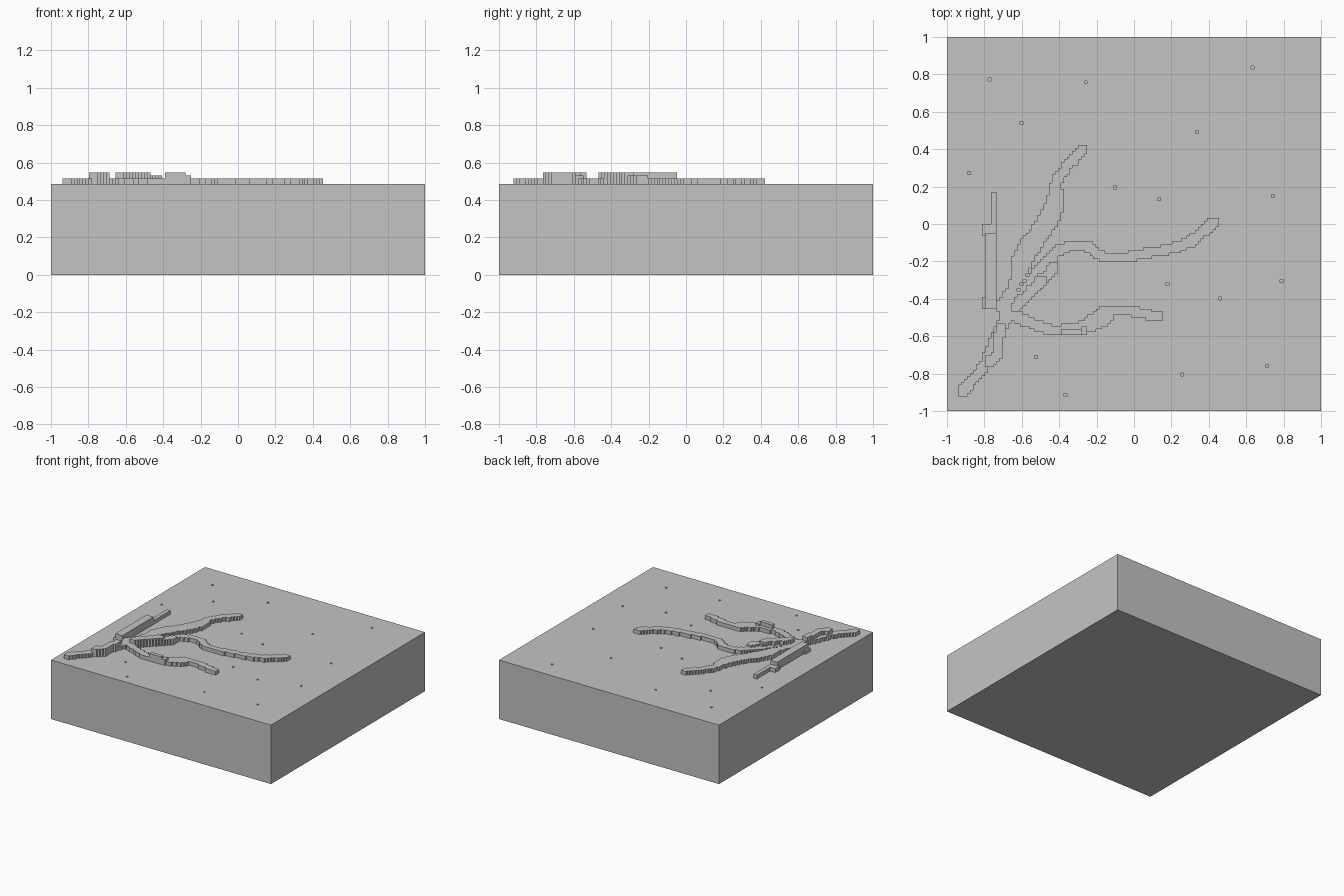
import bpy, bmesh, math

if "Cube" in bpy.data.objects:
    bpy.data.objects.remove(bpy.data.objects["Cube"])

N = 128                 # cells along each side
V = 2.0 / N             # cell size
BASE = 31               # block height in cells

stone = bpy.data.materials.new("light_grey")
stone.diffuse_color = (0.55, 0.55, 0.55, 1)
stone.use_nodes = True
stone.node_tree.nodes["Principled BSDF"].inputs["Base Color"].default_value = stone.diffuse_color


def cell(x, y):
    return math.floor((x + 1) / V), math.floor((y + 1) / V)


def strand(points, r=1):
    """Cells covered by a square brush dragged along a path."""
    out = set()
    for (x0, y0), (x1, y1) in zip(points, points[1:]):
        n = max(1, int(math.hypot(x1 - x0, y1 - y0) / V * 2))
        for k in range(n + 1):
            i, j = cell(x0 + (x1 - x0) * k / n, y0 + (y1 - y0) * k / n)
            out |= {(i + a, j + b) for a in range(-r, r + 1) for b in range(-r, r + 1)}
    return out


def rect(x0, x1, y0, y1):
    (i0, j0), (i1, j1) = cell(x0, y0), cell(x1, y1)
    return {(i, j) for i in range(i0, i1) for j in range(j0, j1)}


def height_mesh(name, heights, floor, closed):
    """Stepped solid from a dictionary of cell -> height in cells."""
    bm = bmesh.new()

    def quad(pts):
        bm.faces.new([bm.verts.new((x * V - 1, y * V - 1, z * V)) for x, y, z in pts])

    for (i, j), h in heights.items():
        quad([(i, j, h), (i + 1, j, h), (i + 1, j + 1, h), (i, j + 1, h)])
        if closed:
            quad([(i, j, floor), (i, j + 1, floor), (i + 1, j + 1, floor), (i + 1, j, floor)])
        for di, dj, a, b in ((0, -1, (0, 0), (1, 0)), (1, 0, (1, 0), (1, 1)),
                             (0, 1, (1, 1), (0, 1)), (-1, 0, (0, 1), (0, 0))):
            low = heights.get((i + di, j + dj), floor)
            if low < h:
                quad([(i + a[0], j + a[1], low), (i + b[0], j + b[1], low),
                      (i + b[0], j + b[1], h), (i + a[0], j + a[1], h)])
    bmesh.ops.remove_doubles(bm, verts=bm.verts[:], dist=V * 0.1)
    bmesh.ops.dissolve_limit(bm, angle_limit=0.01, verts=bm.verts[:], edges=bm.edges[:])
    me = bpy.data.meshes.new(name)
    bm.to_mesh(me)
    bm.free()
    me.materials.append(stone)
    ob = bpy.data.objects.new(name, me)
    bpy.context.collection.objects.link(ob)


# low ridges, two cells high
low = strand([(-.92, -.9), (-.87, -.84), (-.8, -.76), (-.77, -.68), (-.73, -.58), (-.68, -.5)])
low |= strand([(-.68, -.5), (-.66, -.4), (-.63, -.28), (-.63, -.2), (-.575, -.1), (-.49, .01),
               (-.44, .12), (-.41, .24), (-.35, .32), (-.27, .4)])
low |= strand([(-.71, -.44), (-.66, -.36), (-.59, -.24), (-.51, -.09), (-.43, .02),
               (-.405, .08), (-.405, .16), (-.42, .2)])
low |= strand([(-.66, -.47), (-.57, -.34), (-.49, -.22), (-.4, -.14), (-.33, -.115), (-.25, -.12),
               (-.17, -.175), (-.07, -.185), (.05, -.16), (.2, -.135), (.3, -.095),
               (.37, -.04), (.43, .015)])
low |= strand([(-.69, -.5), (-.62, -.5), (-.55, -.53), (-.46, -.565), (-.29, -.56), (-.22, -.51),
               (-.14, -.455), (-.05, -.455), (.04, -.475), (.14, -.5)])
low |= strand([(-.3, -.57), (-.22, -.55), (-.14, -.5)])
low |= rect(-.765, -.72, -.25, .185) | rect(-.8, -.76, -.05, .01) | rect(-.8, -.77, -.44, -.39)

# raised ridges, four cells high
high = strand([(-.775, -.74), (-.73, -.7), (-.715, -.56)])
high |= strand([(-.64, -.45), (-.56, -.37), (-.49, -.3)])
high |= rect(-.785, -.734, -.44, -.045)
high |= rect(-.39, -.28, -.59, -.55)

# shoulders, three cells high
mid = strand([(-.49, -.3), (-.44, -.25), (-.43, -.22)]) | rect(-.28, -.235, -.59, -.54)

ridges = {c: BASE + 2 for c in low}
ridges.update({c: BASE + 3 for c in mid})
ridges.update({c: BASE + 4 for c in high})

# block, with single-cell pits in the top
pits = [(-.78, .78), (-.265, .765), (.63, .835), (-.595, .535), (.335, .495), (-.88, .28),
        (-.095, .195), (.13, .135), (.745, .15), (.175, -.32), (.79, -.305), (.46, -.405),
        (-.525, -.705), (.25, -.805), (.705, -.765), (-.365, -.92)]
block = {(i, j): BASE for i in range(N) for j in range(N)}
for p in pits:
    block[cell(*p)] = BASE - 2

height_mesh("block", block, 0, True)
height_mesh("branching_ridges", ridges, BASE, False)
